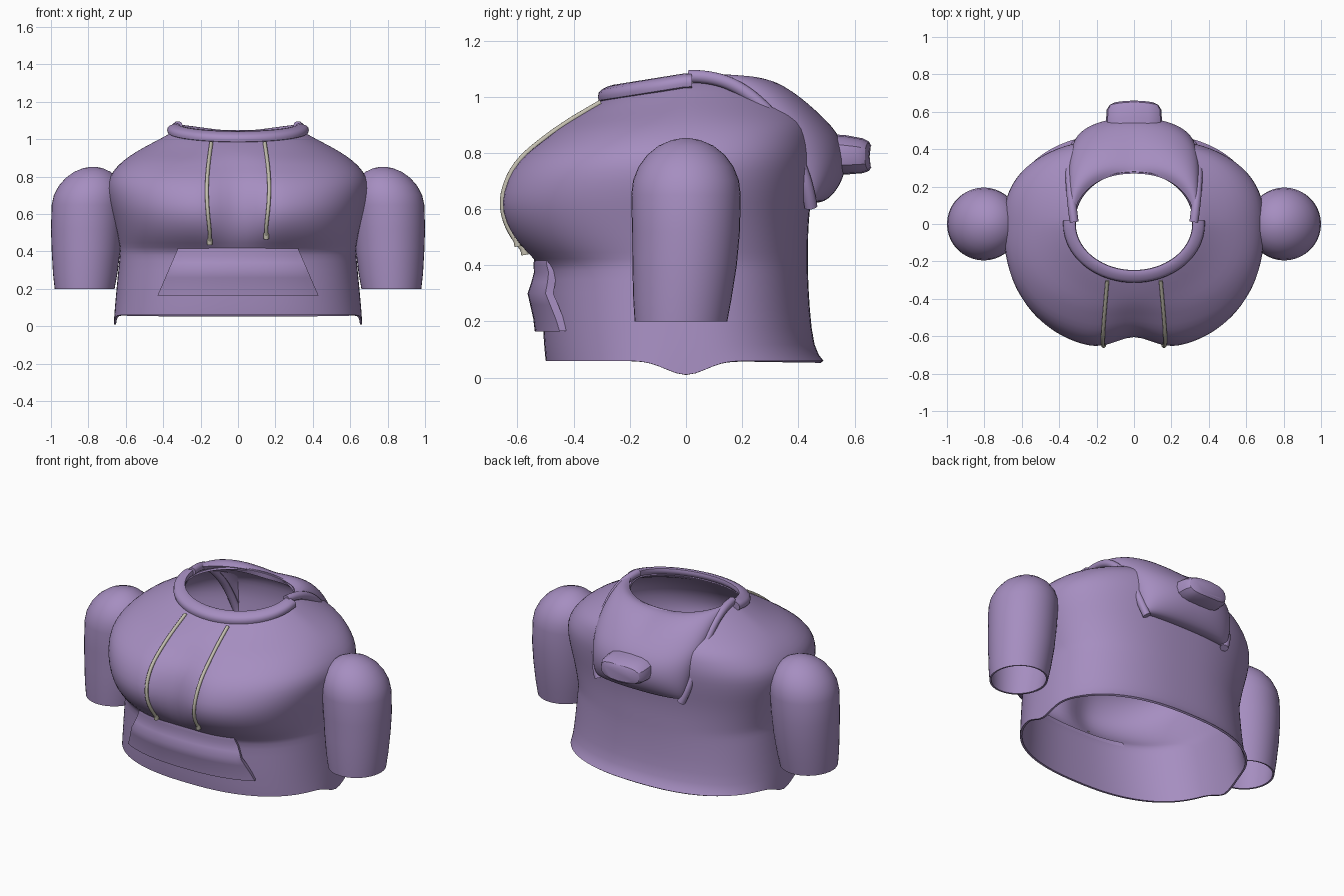
import bpy, math
from mathutils import Vector
from mathutils.bvhtree import BVHTree

if "Cube" in bpy.data.objects:
    bpy.data.objects.remove(bpy.data.objects["Cube"])


def material(name, col):
    m = bpy.data.materials.new(name)
    m.diffuse_color = (*col, 1)
    m.use_nodes = True
    m.node_tree.nodes["Principled BSDF"].inputs["Base Color"].default_value = m.diffuse_color
    return m


FABRIC = material("purple_fabric", (0.38, 0.27, 0.53))
CORD = material("cord", (0.55, 0.52, 0.43))


def loft(name, rows, closed=True, caps=False, subsurf=0, thick=0, angle=40, mat=FABRIC):
    """Skin a list of equal-length point rows, then smooth and thicken."""
    n = len(rows[0])
    faces = []
    for r in range(len(rows) - 1):
        for c in range(n if closed else n - 1):
            d = (c + 1) % n
            faces.append((r * n + c, r * n + d, (r + 1) * n + d, (r + 1) * n + c))
    if caps:
        faces.append(tuple(range(n))[::-1])
        faces.append(tuple(range((len(rows) - 1) * n, len(rows) * n)))
    me = bpy.data.meshes.new(name)
    me.from_pydata([p for row in rows for p in row], [], faces)
    ob = bpy.data.objects.new(name, me)
    bpy.context.collection.objects.link(ob)
    me.materials.append(mat)
    if subsurf:
        m = ob.modifiers.new("smooth", 'SUBSURF')
        m.levels = m.render_levels = subsurf
    if thick:
        m = ob.modifiers.new("thickness", 'SOLIDIFY')
        m.thickness, m.offset = thick, -1
    finish(ob, angle)
    return ob


def finish(ob, angle=40):
    bpy.ops.object.select_all(action='DESELECT')
    ob.select_set(True)
    bpy.context.view_layer.objects.active = ob
    bpy.ops.object.convert(target='MESH')
    bpy.ops.object.shade_smooth_by_angle(angle=math.radians(angle))


def tube(name, pts, radius, mat):
    cu = bpy.data.curves.new(name, 'CURVE')
    cu.dimensions = '3D'
    cu.bevel_depth, cu.bevel_resolution, cu.use_fill_caps = radius, 3, True
    sp = cu.splines.new('NURBS')
    sp.points.add(len(pts) - 1)
    for p, co in zip(sp.points, pts):
        p.co = (*co, 1)
    sp.use_endpoint_u, sp.order_u = True, 3
    cu.materials.append(mat)
    ob = bpy.data.objects.new(name, cu)
    bpy.context.collection.objects.link(ob)
    finish(ob)
    return ob


def spow(v, e):
    return math.copysign(abs(v) ** e, v)


# Torso: z, half width, front y, back y, chest crease depth, front tilt
LEVELS = [
    (.06, .665, -.50, .49, 0, 0), (.10, .66, -.505, .455, 0, 0),
    (.25, .645, -.515, .44, 0, 0), (.36, .635, -.515, .435, 0, 0),
    (.405, .63, -.525, .435, 0, 0), (.44, .635, -.575, .435, .02, 0),
    (.51, .65, -.645, .435, .06, 0), (.59, .67, -.68, .44, .085, 0),
    (.66, .69, -.675, .45, .085, 0), (.74, .702, -.64, .46, .07, 0),
    (.80, .69, -.585, .465, .05, 0), (.86, .645, -.52, .46, .03, .03),
    (.91, .585, -.47, .45, .015, .06), (.96, .50, -.415, .42, 0, .10),
    (1.0, .42, -.36, .37, 0, .13), (1.035, .36, -.30, .31, 0, .16),
    (1.05, .32, -.262, .28, 0, .17)]
rows = []
for i, (z, w, yf, yb, crease, tilt) in enumerate(LEVELS):
    row = []
    for k in range(64):
        t = 2 * math.pi * k / 64
        s, c = math.sin(t), math.cos(t)
        n = 2.4 if z < .95 else 2.1
        x = w * spow(s, 2 / n)
        y = (-yf if c > 0 else yb) * -spow(c, 2 / n)
        if y < 0:
            y += crease * math.exp(-(x / .12) ** 2)
        # the hem dips to the ground at both sides
        dip = .06 * math.exp(-(y / .085) ** 2) if i == 0 else 0
        row.append((x, y, z + tilt * min(y, 0) - dip))
    rows.append(row)
torso = loft("torso", rows, subsurf=1, thick=.012)
tree = BVHTree.FromPolygons([v.co.copy() for v in torso.data.vertices],
                            [tuple(p.vertices) for p in torso.data.polygons])


def front_y(x, z):
    hit = tree.ray_cast(Vector((x, -2, z)), Vector((0, 1, 0)))[0]
    return hit.y if hit else -.3


# Sleeves: open tubes with a domed shoulder
sleeve = [(.20, .82, -.018, .16, .165), (.28, .817, -.013, .172, .175),
          (.40, .813, -.005, .183, .186), (.52, .81, 0, .19, .192),
          (.65, .803, 0, .193, .195)]
for a in (15, 30, 45, 60, 75, 86):
    r = math.radians(a)
    sleeve.append((.65 + .203 * math.sin(r), .803 - .028 * math.sin(r), 0,
                   .195 * math.cos(r), .195 * math.cos(r)))
for side, sx in (("left", -1), ("right", 1)):
    rows = []
    for z, cx, cy, rx, ry in sleeve:
        ts = [2 * math.pi * k / 40 for k in range(40)]
        rows.append([(sx * cx + rx * math.sin(t), cy - ry * math.cos(t), z) for t in ts])
    top = rows[-1]
    mid = sum((Vector(p) for p in top), Vector()) / len(top)
    rows.append([tuple(mid)] * 40)
    loft(side + "_sleeve", rows, thick=.01)

# Kangaroo pocket: trapezoid panel hugging the belly (z, offset from body)
rows = []
for z, off in ((.165, .03), (.21, .033), (.26, .042), (.30, .05), (.34, .035),
               (.375, .022), (.40, .02), (.42, .018)):
    hw = .43 - .11 * (z - .165) / .255
    xs = [hw * (k / 12 - 1) for k in range(25)]
    rows.append([(x, front_y(x, min(z, .39)) - off, z) for x in xs])
loft("front_pocket", rows, closed=False, thick=.03)

# Collar band around the front half of the neck
rows = []
for k in range(37):
    t = math.radians(-94 + 188 * k / 36)
    row = []
    for j in range(12):
        a = 2 * math.pi * j / 12
        rad, up = .034 * spow(math.cos(a), .7), .023 * spow(math.sin(a), .7)
        x, y = (.345 + rad) * math.sin(t), -(.28 + rad) * math.cos(t)
        row.append((x, y, 1.058 + .16 * min(y, 0) + up - .25 * rad))
    rows.append(row)
loft("collar", rows, caps=True)

# Hood folded down the back: centre rail (y, z) and edge rail (x, y, z)
MID = [(.27, 1.045), (.32, 1.045), (.42, .985), (.51, .91), (.56, .84),
       (.575, .76), (.55, .68), (.49, .615), (.43, .63)]
EDGE = [(.325, .015, 1.085), (.335, .09, 1.085), (.345, .20, 1.045), (.35, .30, .96),
        (.34, .37, .86), (.325, .415, .76), (.31, .44, .68), (.285, .45, .62), (.27, .42, .63)]
rows = []
for j, ((my, mz), (ex, ey, ez)) in enumerate(zip(MID, EDGE)):
    row = []
    for k in range(21):
        a = math.radians(-90 + 9 * k)
        f = 1 - math.cos(a)
        lift = .025 * math.sin(2 * abs(a)) if j in (1, 2) else 0
        row.append((ex * spow(math.sin(a), .9), my + (ey - my) * f,
                    mz + (ez - mz) * f + lift))
    rows.append(row)
loft("hood", rows, closed=False, subsurf=2, thick=.03, angle=50)

# Rolled hems along both hood edges
for side, sx in (("left", -1), ("right", 1)):
    tube(side + "_hood_hem", [(sx * (x - .005), y - .005, z - .012) for x, y, z in EDGE[:8]],
         .024, FABRIC)

# Blunt tip of the hood
rows = []
for y, rx, rz, cz in ((.48, .15, .07, .80), (.57, .15, .07, .793), (.63, .146, .062, .79),
                      (.652, .13, .052, .788), (.66, .10, .038, .787)):
    row = []
    for k in range(16):
        a = 2 * math.pi * k / 16
        x = rx * spow(math.cos(a), .7)
        row.append((-x, y - .9 * x * x, cz + rz * spow(math.sin(a), .7)))
    rows.append(row)
loft("hood_tip", rows, caps=True, angle=30)

# Drawstrings lying on the chest, with knotted ends
for side, sx, end in (("left", -1, .455), ("right", 1, .485)):
    pts = []
    for k in range(15):
        u = k / 14
        z = .98 + (end - .98) * u
        x = sx * (.143 + .02 * math.sin(math.pi * min(1, u * 1.1)) + .008 * u)
        pts.append((x, front_y(x, z) - .007, z))
    tube(side + "_drawstring", pts, .01, CORD)
    x, y, z = pts[-1]
    tube(side + "_string_end", [(x, y, z + .015), (x, y + .003, z), (x, y + .006, z - .018)],
         .014, CORD)
